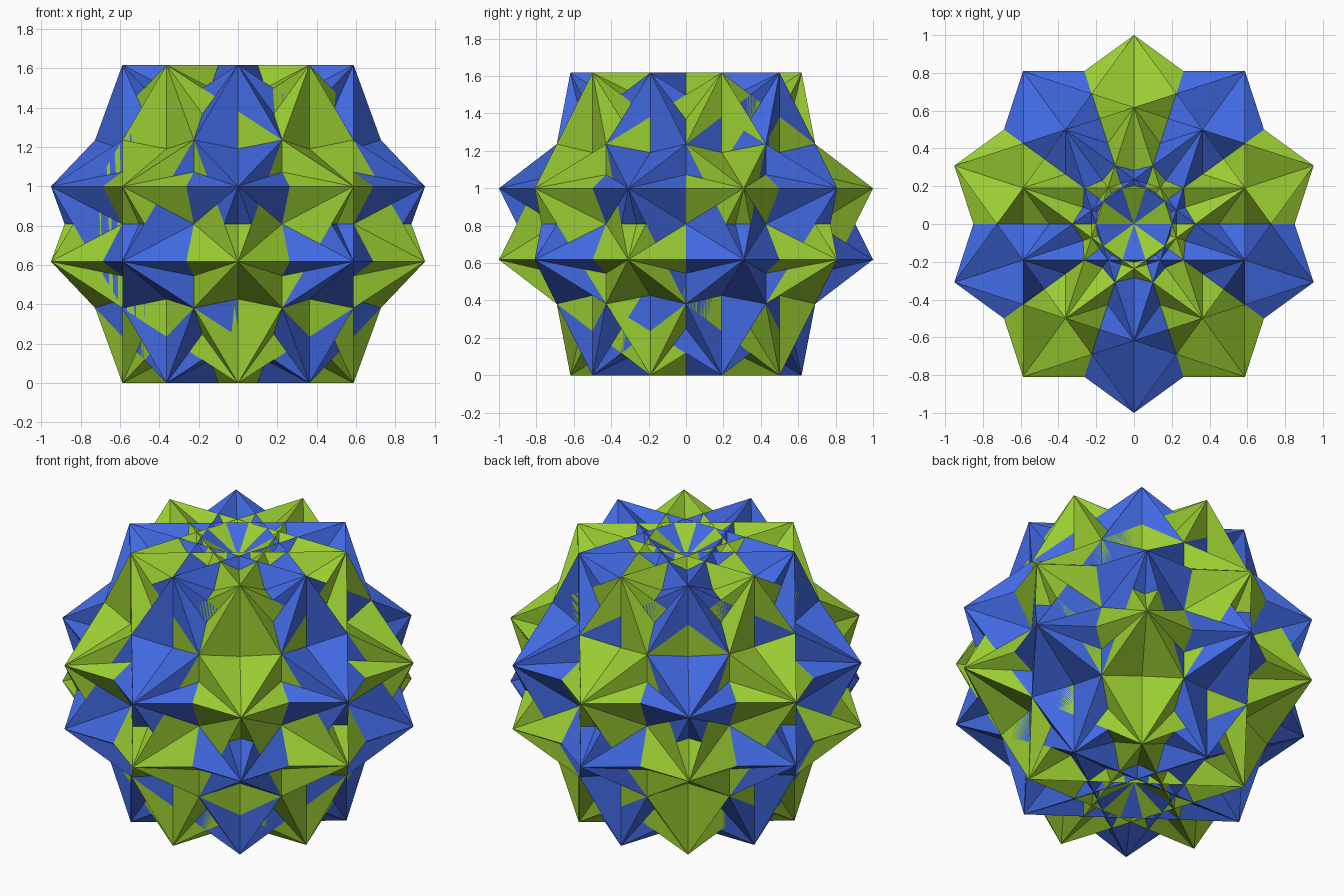
import bpy
import bmesh
import math
from mathutils import Matrix

if "Cube" in bpy.data.objects:
    bpy.data.objects.remove(bpy.data.objects["Cube"])

PHI = (1 + math.sqrt(5)) / 2
EDGE = 2 * math.sin(math.radians(36))      # cube edge; outer points then lie at radius 1
TILT = math.atan(1 / PHI)                  # lean that sets one cube about a five-fold axis
HALF_HEIGHT = PHI / 2


def material(name, color):
    mat = bpy.data.materials.new(name)
    mat.diffuse_color = (*color, 1)
    mat.use_nodes = True
    mat.node_tree.nodes["Principled BSDF"].inputs["Base Color"].default_value = mat.diffuse_color
    return mat


def tilted_cube(name, turn, mat):
    """One cube leaned about x, then turned about the vertical axis."""
    bm = bmesh.new()
    place = (Matrix.Translation((0, 0, HALF_HEIGHT))
             @ Matrix.Rotation(turn, 4, 'Z')
             @ Matrix.Rotation(TILT, 4, 'X'))
    bmesh.ops.create_cube(bm, size=EDGE, matrix=place)
    mesh = bpy.data.meshes.new(name)
    bm.to_mesh(mesh)
    bm.free()
    mesh.materials.append(mat)
    obj = bpy.data.objects.new(name, mesh)
    bpy.context.collection.objects.link(obj)
    return obj


# Two interlocking sets of five cubes, half a turn apart
sets = (("green_cube", 0.0, material("yellow_green", (0.323, 0.610, 0.032))),
        ("blue_cube", math.pi, material("royal_blue", (0.053, 0.141, 0.753))))

for name, start, mat in sets:
    for k in range(5):
        tilted_cube(f"{name}_{k + 1}", start + k * math.tau / 5, mat)
